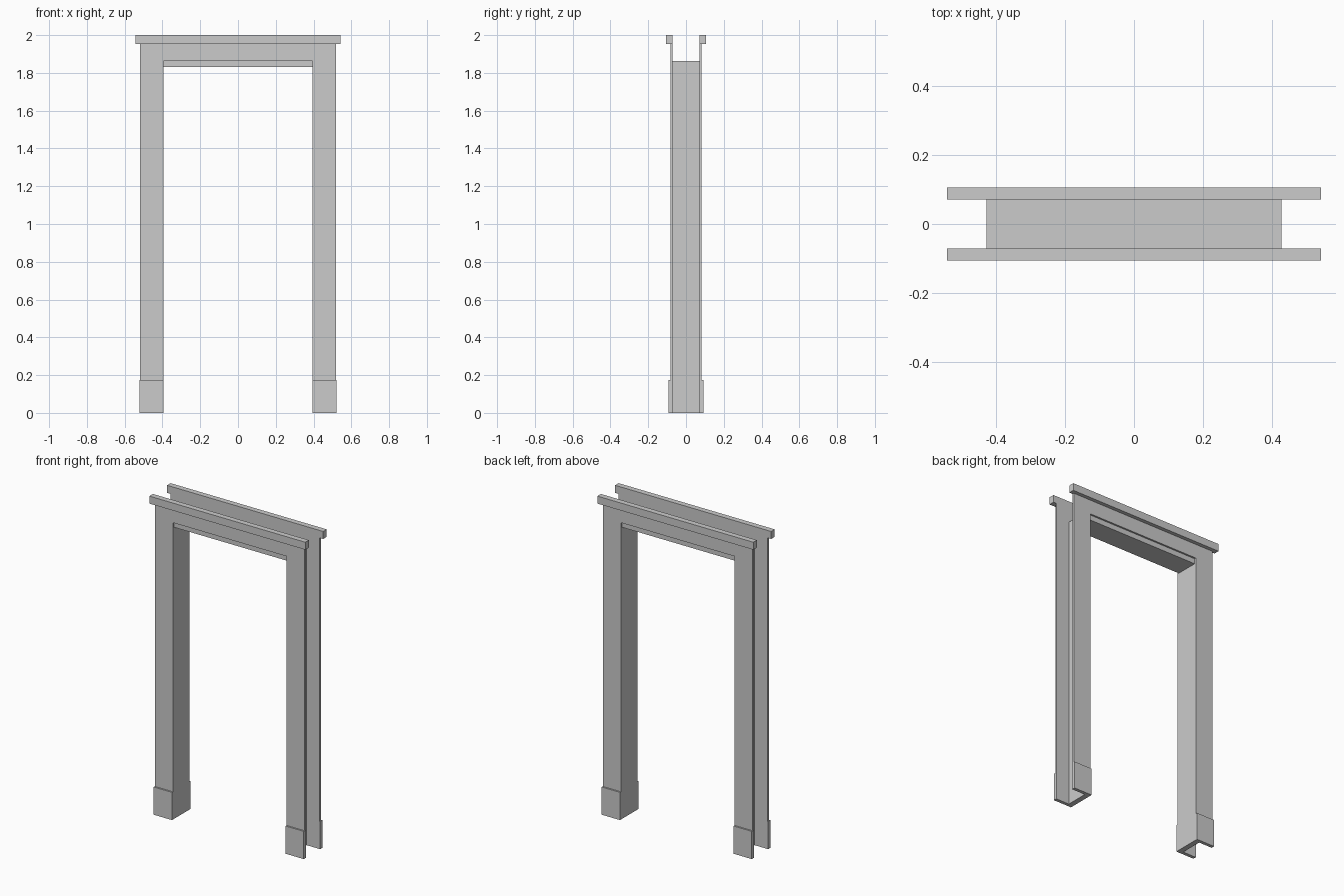
import bpy, bmesh

if "Cube" in bpy.data.objects:
    bpy.data.objects.remove(bpy.data.objects["Cube"])

JAMB_Y = 0.071       # half depth of the jamb
INNER = 0.394        # half width of the opening


def extrude_profile(name, profile, y0, y1, mirror=(False, False)):
    """Extrude an XZ outline from y0 to y1, optionally mirrored in x / y."""
    bm = bmesh.new()
    face = bm.faces.new([bm.verts.new((x, y0, z)) for x, z in profile])
    ext = bmesh.ops.extrude_face_region(bm, geom=[face])
    verts = [v for v in ext["geom"] if isinstance(v, bmesh.types.BMVert)]
    bmesh.ops.translate(bm, verts=verts, vec=(0, y1 - y0, 0))
    bmesh.ops.recalc_face_normals(bm, faces=bm.faces)
    mesh = bpy.data.meshes.new(name)
    bm.to_mesh(mesh)
    bm.free()
    obj = bpy.data.objects.new(name, mesh)
    bpy.context.collection.objects.link(obj)
    if any(mirror):
        mod = obj.modifiers.new("Mirror", "MIRROR")
        mod.use_axis = (mirror[0], mirror[1], False)
        mod.use_mirror_merge = False
    return obj


def portal(outer, top, inner, inner_top, bottom):
    """Upside-down U outline: two legs joined by a head."""
    half = [(inner, inner_top), (inner, bottom), (outer, bottom), (outer, top)]
    return half + [(-x, z) for x, z in reversed(half)]


def rect(x0, x1, z0, z1):
    return [(x0, z0), (x1, z0), (x1, z1), (x0, z1)]


# Jamb lining the opening
extrude_profile("door_jamb", portal(0.4275, 1.863, INNER, 1.83, 0),
                -JAMB_Y, JAMB_Y)

# Flat casing on the front and back
extrude_profile("casing", portal(0.518, 1.953, INNER, 1.863, 0.174),
                -0.082, -JAMB_Y, (False, True))

# Plinth blocks at the four feet
extrude_profile("plinth_block", rect(INNER, 0.521, 0, 0.174),
                -0.092, -JAMB_Y, (True, True))

# Cap moulding along the top of each casing
extrude_profile("cap_moulding", rect(-0.542, 0.542, 1.953, 2.0),
                -0.106, -JAMB_Y, (False, True))
